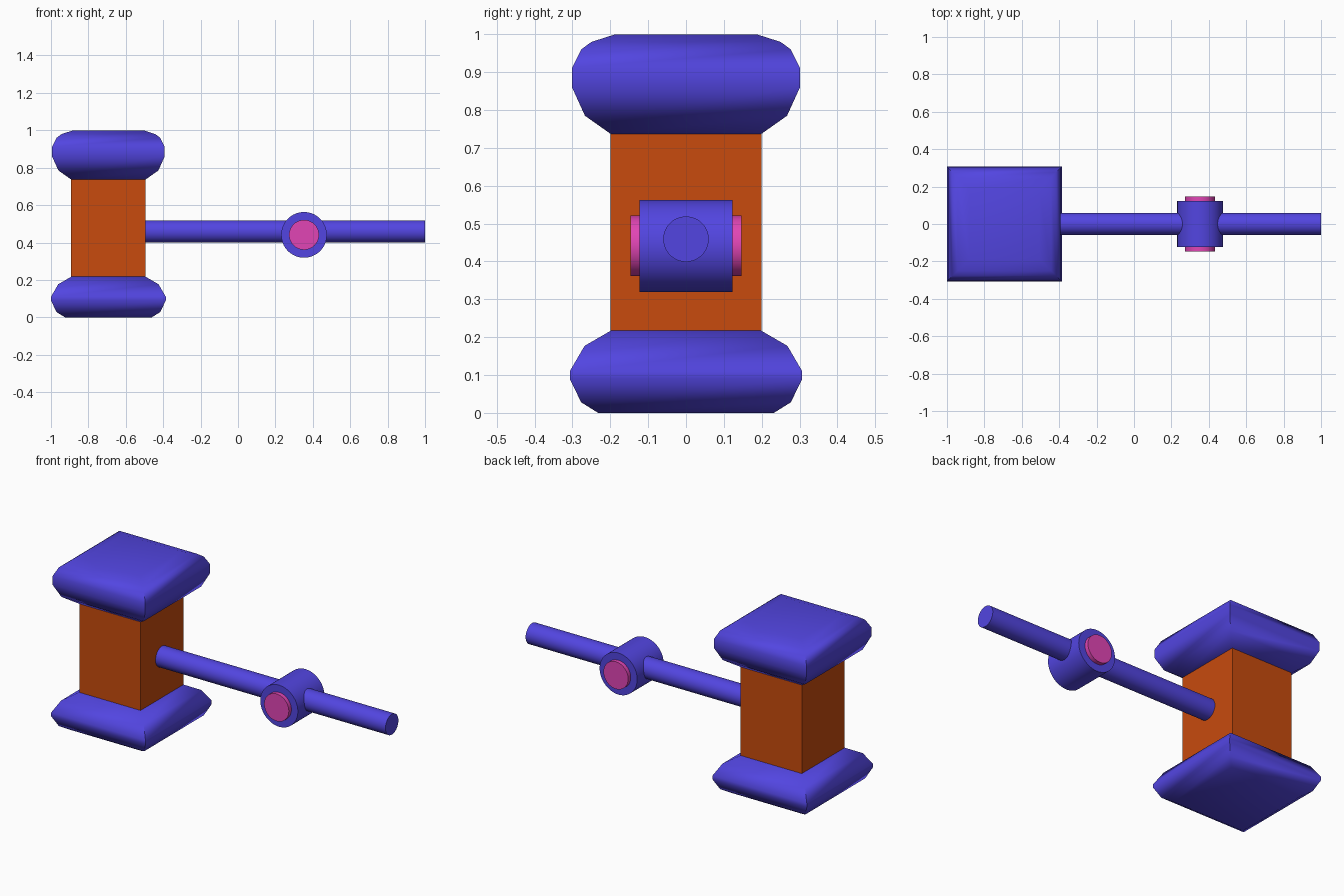
import bpy, bmesh, math
from mathutils import Matrix

if "Cube" in bpy.data.objects:
    bpy.data.objects.remove(bpy.data.objects["Cube"])


def material(name, rgb):
    m = bpy.data.materials.new(name)
    m.diffuse_color = (*rgb, 1)
    m.use_nodes = True
    m.node_tree.nodes["Principled BSDF"].inputs["Base Color"].default_value = m.diffuse_color
    return m


BLUE = material("blue", (0.085, 0.06, 0.75))
ORANGE = material("orange", (0.58, 0.07, 0.004))
PINK = material("pink", (0.75, 0.06, 0.46))
POST_X = -0.693


def finish(name, bm, mat, smooth=True):
    bmesh.ops.recalc_face_normals(bm, faces=bm.faces)
    me = bpy.data.meshes.new(name)
    bm.to_mesh(me)
    bm.free()
    me.materials.append(mat)
    ob = bpy.data.objects.new(name, me)
    bpy.context.collection.objects.link(ob)
    if smooth:
        bpy.ops.object.select_all(action='DESELECT')
        bpy.context.view_layer.objects.active = ob
        ob.select_set(True)
        bpy.ops.object.shade_smooth_by_angle(angle=math.radians(50))
    return ob


def square_loft(name, profile, mat, smooth=True):
    """Stack square rings given as (half width, height)."""
    bm = bmesh.new()
    rings = [[bm.verts.new((POST_X + sx * h, sy * h, z))
              for sx, sy in ((-1, -1), (1, -1), (1, 1), (-1, 1))]
             for h, z in profile]
    for a, b in zip(rings, rings[1:]):
        for i in range(4):
            j = (i + 1) % 4
            bm.faces.new((a[i], a[j], b[j], b[i]))
    bm.faces.new(rings[0])
    bm.faces.new(rings[-1])
    return finish(name, bm, mat, smooth)


def cylinder(name, radius, length, centre, axis, mat):
    rot = Matrix.Rotation(math.pi / 2, 4, 'Y' if axis == 'X' else 'X')
    bm = bmesh.new()
    bmesh.ops.create_cone(bm, cap_ends=True, segments=64, radius1=radius,
                          radius2=radius, depth=length,
                          matrix=Matrix.Translation(centre) @ rot)
    return finish(name, bm, mat)


# Square post with bulging base and cap
square_loft("post", [(0.199, 0.216), (0.199, 0.737)], ORANGE, False)
square_loft("base_cushion", [(0.232, 0), (0.277, 0.028), (0.307, 0.09),
                             (0.307, 0.11), (0.268, 0.177), (0.199, 0.217)], BLUE)
square_loft("cap_cushion", [(0.199, 0.737), (0.267, 0.785), (0.301, 0.86),
                            (0.301, 0.912), (0.277, 0.96), (0.25, 0.98),
                            (0.187, 1.0)], BLUE)

# Arm with a cross hub and its pin
cylinder("arm_rod", 0.06, 1.5, (0.25, 0, 0.459), 'X', BLUE)
cylinder("hub", 0.122, 0.246, (0.353, 0, 0.441), 'Y', BLUE)
cylinder("hub_pin", 0.08, 0.294, (0.353, 0, 0.441), 'Y', PINK)
